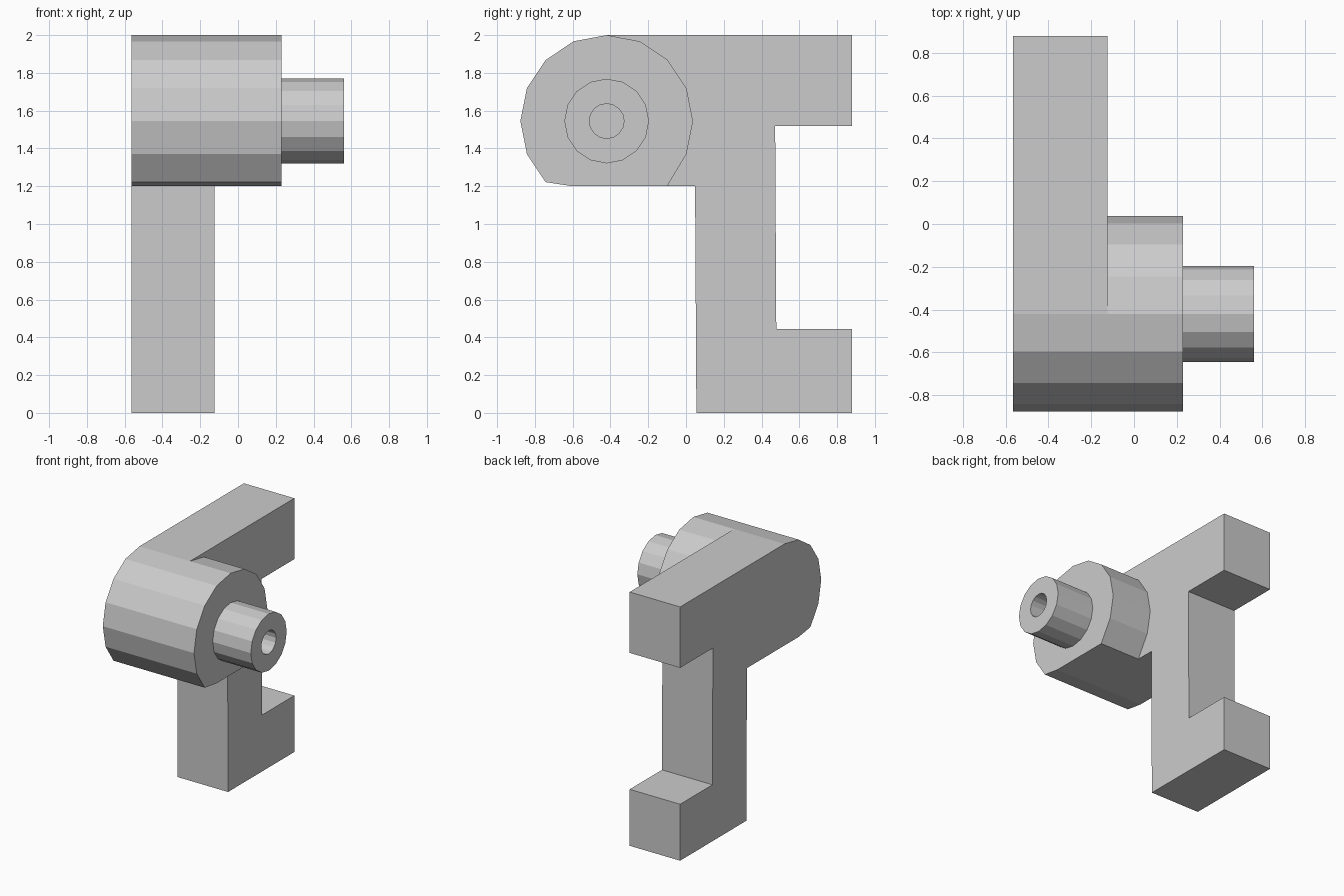
import bpy, bmesh
from math import cos, sin, pi

if "Cube" in bpy.data.objects:
    bpy.data.objects.remove(bpy.data.objects["Cube"])

SIDES = 16
CY, CZ = -0.42, 1.545          # shared axis of barrel and spout (along x)
FLOOR = 1.2                    # flat underside of the barrel


def ring_points(radius):
    return [(CY + radius * cos(2 * pi * i / SIDES),
             CZ + radius * sin(2 * pi * i / SIDES)) for i in range(SIDES)]


def finish(name, bm):
    bmesh.ops.recalc_face_normals(bm, faces=bm.faces)
    mesh = bpy.data.meshes.new(name)
    bm.to_mesh(mesh)
    bm.free()
    obj = bpy.data.objects.new(name, mesh)
    bpy.context.collection.objects.link(obj)
    return obj


def extrude_profile(name, profile, x0, x1):
    """Extrude a closed (y, z) profile along x."""
    bm = bmesh.new()
    a = [bm.verts.new((x0, y, z)) for y, z in profile]
    b = [bm.verts.new((x1, y, z)) for y, z in profile]
    bm.faces.new(a)
    bm.faces.new(b)
    for i in range(len(a)):
        j = (i + 1) % len(a)
        bm.faces.new((a[i], a[j], b[j], b[i]))
    return finish(name, bm)


def tube(name, outer, inner, x0, x1):
    """Hollow round tube along x."""
    bm = bmesh.new()
    rings = [[bm.verts.new((x, y, z)) for y, z in ring_points(r)]
             for x, r in ((x0, outer), (x1, outer), (x1, inner), (x0, inner))]
    for k in range(4):
        a, b = rings[k], rings[(k + 1) % 4]
        for i in range(SIDES):
            j = (i + 1) % SIDES
            bm.faces.new((a[i], a[j], b[j], b[i]))
    return finish(name, bm)


circle = ring_points(0.457)

# Bracket: stem with two rear arms and a rounded front head
head_arc = circle[4:11]        # top, round the front, to the lower front corner
bracket = [(0.055, 0), (0.88, 0), (0.88, 0.445), (0.478, 0.445),
           (0.472, 1.52), (0.88, 1.52), (0.88, 2.0)]
bracket += [(y, min(z, 2.0)) for y, z in head_arc]
bracket += [(-0.6, FLOOR), (0.048, FLOOR)]
extrude_profile("bracket", bracket, -0.565, -0.125)

# Barrel: round boss with a flattened underside
barrel = [(y, min(z, 2.0)) for y, z in circle[:11]]
barrel += [(-0.6, FLOOR), (-0.1, FLOOR), circle[15]]
extrude_profile("barrel", barrel, -0.125, 0.23)

# Spout: small tube on the barrel's end
tube("spout", 0.224, 0.092, 0.22, 0.562)
